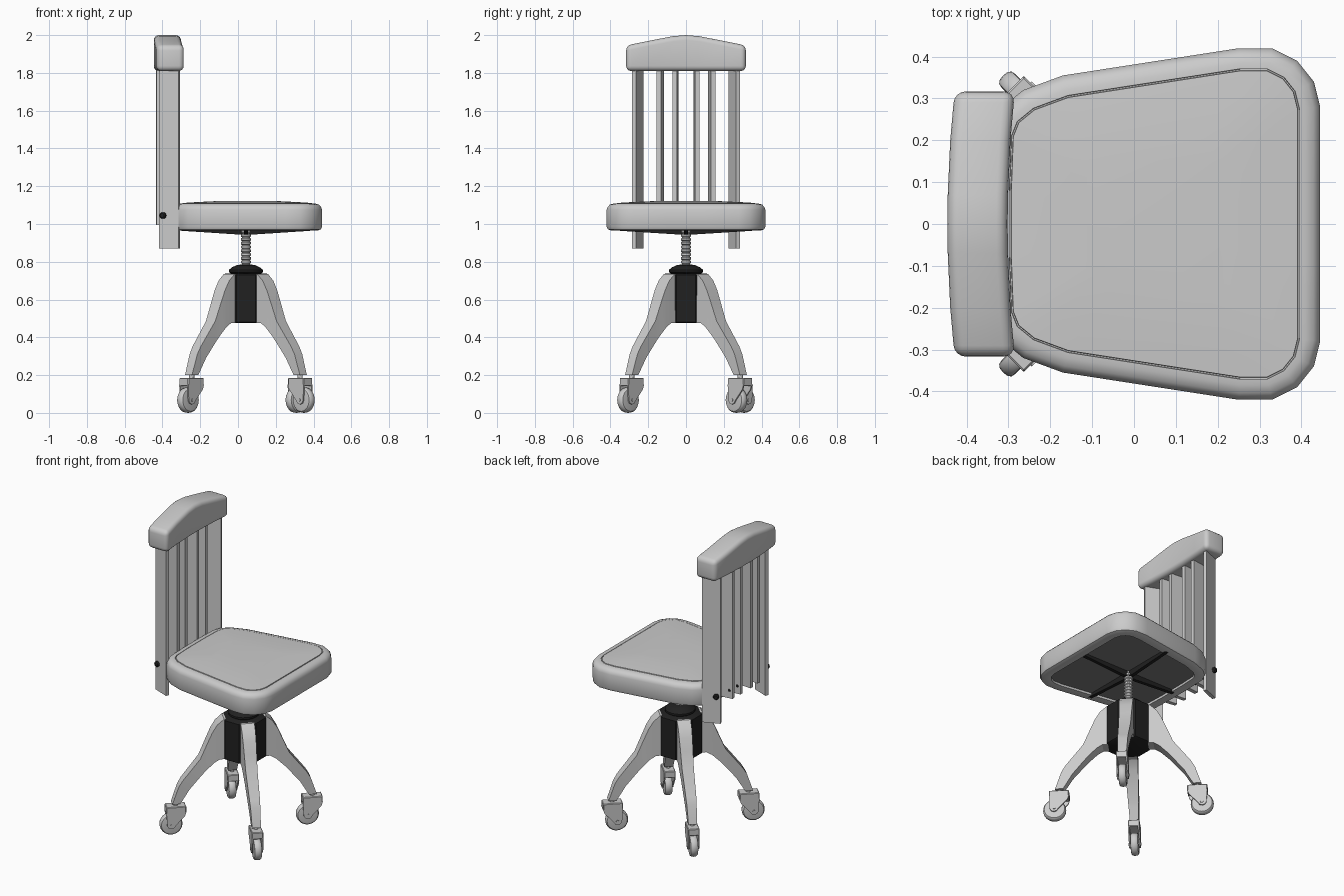
import bpy, bmesh
from math import sin, cos, pi, radians
from mathutils import Matrix, Vector

if "Cube" in bpy.data.objects:
    bpy.data.objects.remove(bpy.data.objects["Cube"])

CX = 0.042  # x of the swivel axis


def mat(name, v):
    m = bpy.data.materials.new(name)
    m.diffuse_color = (v, v, v, 1)
    m.use_nodes = True
    m.node_tree.nodes["Principled BSDF"].inputs["Base Color"].default_value = m.diffuse_color
    return m


BLACK = mat("black_metal", 0.015)
DARK = mat("dark_panel", 0.2)


def finish(name, bm, matrix=None, material=None, bevel=0, segs=3, angle=35):
    bmesh.ops.recalc_face_normals(bm, faces=bm.faces)
    if bevel:
        edges = [e for e in bm.edges if e.calc_face_angle(0) > radians(45)]
        bmesh.ops.bevel(bm, geom=edges, offset=bevel, segments=segs, profile=0.5,
                        affect='EDGES', clamp_overlap=True)
    if matrix:
        bm.transform(matrix)
        bmesh.ops.recalc_face_normals(bm, faces=bm.faces)
    me = bpy.data.meshes.new(name)
    bm.to_mesh(me)
    bm.free()
    ob = bpy.data.objects.new(name, me)
    bpy.context.collection.objects.link(ob)
    if material:
        me.materials.append(material)
    bpy.ops.object.select_all(action='DESELECT')
    ob.select_set(True)
    bpy.context.view_layer.objects.active = ob
    bpy.ops.object.shade_smooth_by_angle(angle=radians(angle))
    return ob


def loft(name, rings, **kw):
    """Skin a list of equally long point rings and cap both ends."""
    bm = bmesh.new()
    vs = [[bm.verts.new(p) for p in r] for r in rings]
    n = len(rings[0])
    for a, b in zip(vs, vs[1:]):
        for i in range(n):
            j = (i + 1) % n
            bm.faces.new((a[i], a[j], b[j], b[i]))
    bm.faces.new(vs[0])
    bm.faces.new(vs[-1])
    return finish(name, bm, **kw)


def lathe(name, profile, n=24, phase=0, **kw):
    """Revolve (radius, z) points about z."""
    return loft(name, [[(r * cos(2 * pi * i / n + phase), r * sin(2 * pi * i / n + phase), z)
                        for i in range(n)] for r, z in profile], **kw)


def slab(name, pts, y0, y1, **kw):
    """Extrude an (x, z) outline from y0 to y1."""
    return loft(name, [[(x, y, z) for x, z in pts] for y in (y0, y1)], **kw)


def box(name, x0, x1, y0, y1, z0, z1, **kw):
    return slab(name, [(x0, z0), (x1, z0), (x1, z1), (x0, z1)], y0, y1, **kw)


def place(x, y, z=0, rot=0):
    return Matrix.Translation((x, y, z)) @ Matrix.Rotation(rot, 4, 'Z')


# Seat: tapered rounded outline, stacked rings for rim, piping groove and cushion
half = [(0.445, 0.1), (0.445, 0.28), (0.43, 0.34), (0.39, 0.39), (0.33, 0.42), (0.25, 0.42),
        (-0.17, 0.355), (-0.265, 0.32), (-0.32, 0.275), (-0.342, 0.22), (-0.347, 0.08)]
outline = [Vector(p) for p in half] + [Vector((x, -y)) for x, y in reversed(half)]


def seat_ring(inset, z, scale=1):
    """Outline moved inwards by a constant distance, then scaled about its middle."""
    ring, n = [], len(outline)
    for i, p in enumerate(outline):
        d0 = (p - outline[i - 1]).normalized()
        d1 = (outline[(i + 1) % n] - p).normalized()
        n0, n1 = Vector((-d0.y, d0.x)), Vector((-d1.y, d1.x))
        q = p + (n0 + n1) * (inset / (1 + n0.dot(n1)))
        ring.append((0.05 + (q.x - 0.05) * scale, q.y * scale, z))
    return ring


loft("seat", [seat_ring(*p) for p in [
    (0.068, 0.99), (0.065, 0.967), (0.025, 0.965), (0.006, 0.972), (0, 0.985), (0, 1.075),
    (0.005, 1.09), (0.016, 1.102), (0.035, 1.108), (0.049, 1.109), (0.05, 1.104),
    (0.053, 1.104), (0.054, 1.111), (0.06, 1.115, 0.85), (0.06, 1.121, 0.5)]])
loft("seat_underside_panel", [seat_ring(0.06, 0.98), seat_ring(0.06, 0.992)], material=DARK)

# Cross bars under the seat
for i, length in enumerate((0.34, 0.35, 0.34, 0.35)):
    slab("seat_cross_bar", [(0, 0.945), (0.05, 0.945), (length, 0.964), (length, 0.984), (0, 0.984)],
         -0.011, 0.011, matrix=place(CX, 0, 0, i * pi / 2), material=BLACK)

# Threaded swivel screw
thread = [(0.02, 0.485)]
for i in range(24):
    z = 0.49 + i * 0.02
    thread += [(0.022, z), (0.027, z + 0.004), (0.027, z + 0.013), (0.022, z + 0.017)]
lathe("swivel_screw", thread + [(0.022, 0.98)], n=16, matrix=place(CX, 0))

# Octagonal hub and round collar
lathe("hub", [(0.123, 0.475), (0.132, 0.48), (0.132, 0.73), (0.12, 0.737)], n=8, phase=pi / 8,
      matrix=place(CX, 0), material=BLACK)
lathe("hub_collar", [(0.075, 0.735), (0.09, 0.745), (0.09, 0.757), (0.075, 0.77),
                     (0.05, 0.782), (0.03, 0.785)], matrix=place(CX, 0), material=BLACK)

# Four curved legs with swivel casters: outer (r, z), inner (r, z), thickness
sections = [(0.08, 0.735, 0.08, 0.477, 0.085), (0.125, 0.735, 0.15, 0.477, 0.082),
            (0.165, 0.70, 0.185, 0.455, 0.08), (0.195, 0.65, 0.205, 0.435, 0.078),
            (0.225, 0.58, 0.235, 0.405, 0.074), (0.265, 0.485, 0.265, 0.37, 0.07),
            (0.37, 0.35, 0.33, 0.29, 0.062), (0.393, 0.31, 0.347, 0.26, 0.058),
            (0.43, 0.20, 0.383, 0.20, 0.052)]


def caster(m):
    # u runs along the rolling direction, wheel axle at u = 0.028
    lathe("caster_pin", [(0.014, 0.17), (0.014, 0.215)], n=12, matrix=m)
    box("caster_block", -0.058, 0.06, -0.034, 0.034, 0.142, 0.186, matrix=m, bevel=0.004, segs=1)
    plate = [(-0.058, 0.15), (0.06, 0.15), (0.055, 0.065), (0.045, 0.05), (0.03, 0.045),
             (0.015, 0.05), (0.0, 0.07), (-0.05, 0.125)]
    for s in (-1, 1):
        slab("caster_fork", plate, s * 0.026, s * 0.034, matrix=m)
    axle = m @ Matrix.Translation((0.028, 0, 0.068)) @ Matrix.Rotation(pi / 2, 4, 'X')
    lathe("caster_wheel", [(0.05, -0.023), (0.06, -0.021), (0.066, -0.014), (0.068, 0),
                           (0.066, 0.014), (0.06, 0.021), (0.05, 0.023)], n=28, matrix=axle)
    lathe("caster_axle", [(0.009, -0.038), (0.009, 0.038)], n=12, matrix=axle)


for k in range(4):
    a = pi / 4 + k * pi / 2
    loft("leg", [[(ro, t / 2, zo), (ro, -t / 2, zo), (ri, -t / 2, zi), (ri, t / 2, zi)]
                 for ro, zo, ri, zi, t in sections], matrix=place(CX, 0, 0, a), angle=25)
    spin = pi if k == 0 else 0  # one caster is swivelled inwards
    caster(place(CX + 0.406 * cos(a), 0.406 * sin(a), 0, a + spin))

# Back posts and slats: planks fanned around the seat back
for s in (-1, 1):
    m = place(-0.363, s * 0.255, 0, s * radians(22))
    box("back_post", -0.055, 0.055, -0.011, 0.011, 0.87, 1.85, matrix=m)
    lathe("post_bolt", [(0.017, 0), (0.017, 0.016), (0.011, 0.022)], n=12, material=BLACK,
          matrix=m @ Matrix.Translation((-0.03, s * 0.008, 1.045)) @ Matrix.Rotation(-s * pi / 2, 4, 'X'))
    for y, x, ang in ((0.136, -0.378, 8), (0.056, -0.381, 5)):
        m = place(x, s * y, 0, s * radians(ang))
        box("back_slat", -0.053, 0.053, -0.012, 0.012, 0.995, 1.85, matrix=m)
        lathe("slat_screw", [(0.009, 0), (0.007, 0.004)], n=10, material=BLACK,
              matrix=m @ Matrix.Translation((-0.03, s * 0.0115, 1.045)) @ Matrix.Rotation(-s * pi / 2, 4, 'X'))

# Crowned, slightly curved top rail
stations = [(0.317, 1.945), (0.2, 1.969), (0.07, 1.994), (0, 2.0)]
stations = [(-y, z) for y, z in stations] + [(y, z) for y, z in reversed(stations[:-1])]
loft("top_rail", [[(-0.446 + 0.17 * y * y, y, 1.81), (-0.302 + 0.17 * y * y, y, 1.81),
                   (-0.302 + 0.17 * y * y, y, zt), (-0.446 + 0.17 * y * y, y, zt)]
                  for y, zt in stations], bevel=0.027, segs=4)
